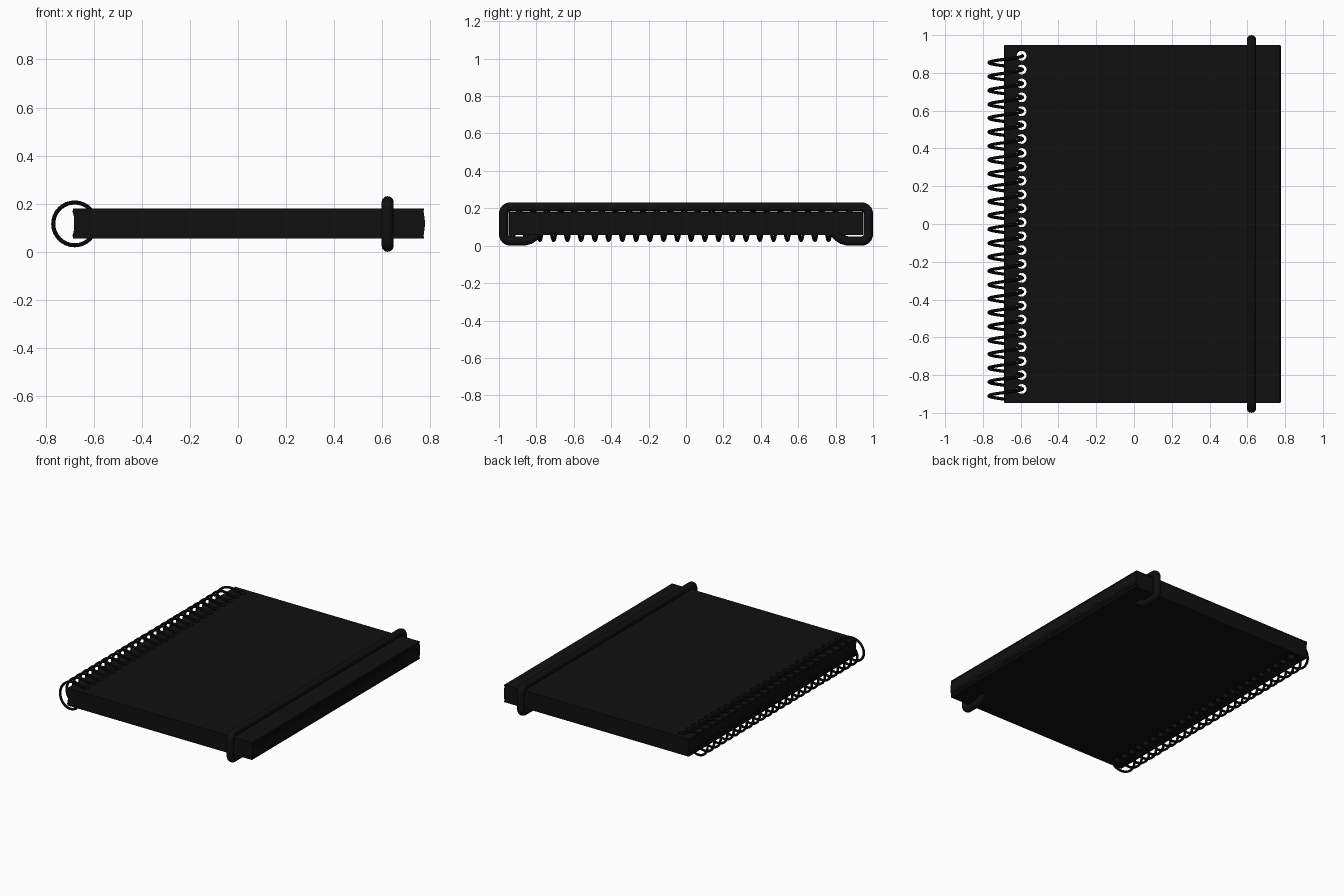
import bpy
import math

if "Cube" in bpy.data.objects:
    bpy.data.objects.remove(bpy.data.objects["Cube"])

PITCH = 0.0735           # spacing of the punched holes
HOLES = 25
HOLE_Y0 = 0.891          # first hole
RING_X, RING_Z, RING_R = -0.679, 0.1165, 0.089
LEFT, RIGHT, HALF_Y = -0.685, 0.773, 0.947
Z0, Z1 = 0.056, 0.18     # bottom and top of the closed book


def material(name, value):
    m = bpy.data.materials.new(name)
    m.diffuse_color = (value, value, value, 1)
    m.use_nodes = True
    m.node_tree.nodes["Principled BSDF"].inputs["Base Color"].default_value = m.diffuse_color
    return m


black = material("black", 0.005)


def finish(curve, name, smooth):
    """Turn curve data into a named mesh object."""
    ob = bpy.data.objects.new(name, curve)
    bpy.context.collection.objects.link(ob)
    bpy.ops.object.select_all(action='DESELECT')
    ob.select_set(True)
    bpy.context.view_layer.objects.active = ob
    bpy.ops.object.convert(target='MESH')
    ob = bpy.context.object
    ob.name = name
    ob.data.materials.clear()
    ob.data.materials.append(black)
    if smooth:
        bpy.ops.object.shade_smooth_by_angle(angle=math.radians(40))
    else:
        bpy.ops.object.shade_flat()
    return ob


def add_spline(curve, pts, cyclic):
    s = curve.splines.new('POLY')
    s.points.add(len(pts) - 1)
    for p, co in zip(s.points, pts):
        p.co = (*co, 1)
    s.use_cyclic_u = cyclic


def punched_sheet(name, z0, z1, shift=0.0, inset=0.0):
    """Flat sheet with a row of round holes along its left edge."""
    c = bpy.data.curves.new(name, 'CURVE')
    c.dimensions = '2D'
    c.fill_mode = 'BOTH'
    c.extrude = (z1 - z0) / 2
    x0, x1, y = LEFT + shift, RIGHT + shift, HALF_Y - inset
    add_spline(c, [(x0, -y, 0), (x1, -y, 0), (x1, y, 0), (x0, y, 0)], True)
    for i in range(HOLES):
        cy = HOLE_Y0 - i * PITCH
        ring = [2 * math.pi * k / 16 for k in range(16)]
        add_spline(c, [(-0.595 + 0.026 * math.cos(a), cy + 0.026 * math.sin(a), 0)
                       for a in ring], True)
    ob = finish(c, name, False)
    ob.location.z = (z0 + z1) / 2


def tube(name, pts, radius, resolution):
    c = bpy.data.curves.new(name, 'CURVE')
    c.dimensions = '3D'
    c.bevel_depth = radius
    c.bevel_resolution = resolution
    c.use_fill_caps = True
    add_spline(c, pts, False)
    return finish(c, name, True)


# Covers
COVER = 0.008
punched_sheet("back_cover", Z0, Z0 + COVER)
punched_sheet("front_cover", Z1 - COVER, Z1)

# Pages, bowed slightly around the coil
PAGES = 14
step = (Z1 - Z0 - 2 * COVER) / PAGES
for i in range(PAGES):
    t = (i + 0.5) / PAGES * 2 - 1
    z = Z0 + COVER + i * step
    punched_sheet(f"page_{i + 1}", z, z + step, 0.007 * (1 - t * t) - 0.003, 0.001)

# Wire coil, threaded through every hole
TURNS, SEG = 24.88, 32
coil = []
for k in range(int(TURNS * SEG) + 1):
    a = 2 * math.pi * k / SEG
    coil.append((RING_X + RING_R * math.cos(a),
                 HOLE_Y0 - PITCH * k / SEG,
                 RING_Z + RING_R * math.sin(a)))
tube("spiral_wire", coil, 0.0085, 2)

# Elastic band, looping over the front cover and into the back cover
BX, BY, BOT, TOP, R = 0.622, 0.975, 0.025, 0.207, 0.036
half = [(0.785, 0.075), (0.81, 0.05), (0.835, 0.033), (0.865, BOT)]
for cz, start in ((BOT + R, -90), (TOP - R, 0)):
    for k in range(7):
        a = math.radians(start + 15 * k)
        half.append((BY - R + R * math.cos(a), cz + R * math.sin(a)))
path = half + [(-y, z) for y, z in reversed(half)]
tube("elastic_band", [(BX, y, z) for y, z in path], 0.025, 4)
